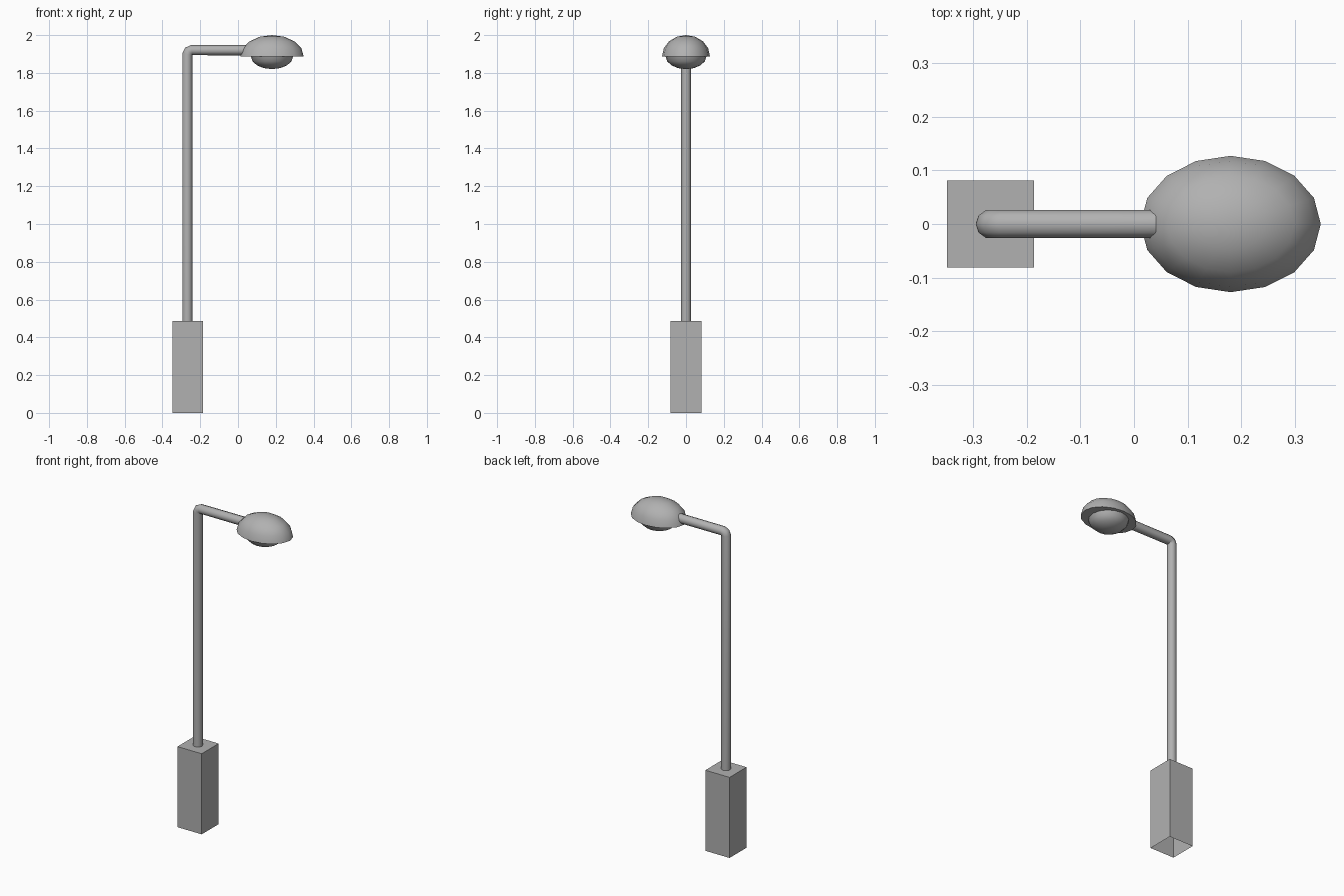
import bpy, bmesh
from math import sin, cos, pi, radians

if "Cube" in bpy.data.objects:
    bpy.data.objects.remove(bpy.data.objects["Cube"])

# Dark grey paint shared by every part
grey = bpy.data.materials.new("dark_grey")
grey.diffuse_color = (0.44, 0.44, 0.44, 1)
grey.use_nodes = True
grey.node_tree.nodes["Principled BSDF"].inputs["Base Color"].default_value = grey.diffuse_color


def select(ob):
    bpy.ops.object.select_all(action='DESELECT')
    ob.select_set(True)
    bpy.context.view_layer.objects.active = ob


def finish(name, bm, smooth=True):
    bmesh.ops.recalc_face_normals(bm, faces=bm.faces)
    me = bpy.data.meshes.new(name)
    bm.to_mesh(me)
    bm.free()
    me.materials.append(grey)
    ob = bpy.data.objects.new(name, me)
    bpy.context.collection.objects.link(ob)
    if smooth:
        select(ob)
        bpy.ops.object.shade_smooth_by_angle(angle=radians(40))
    return ob


def half_ellipsoid(name, centre, radii, rim, rings=4, segs=16):
    """Half an ellipsoid rising (or hanging, if radii z < 0) from its rim."""
    cx, cy, cz = centre
    rx, ry, rz = radii
    bm = bmesh.new()
    loops = []
    for i in range(rings):
        a = pi / 2 * i / rings
        loops.append([bm.verts.new((cx + rx * cos(a) * cos(t), cy + ry * cos(a) * sin(t), cz + rz * sin(a)))
                      for t in (2 * pi * j / segs for j in range(segs))])
    for low, high in zip(loops, loops[1:]):
        for j in range(segs):
            k = (j + 1) % segs
            bm.faces.new((low[j], low[k], high[k], high[j]))
    tip = bm.verts.new((cx, cy, cz + rz))
    for j in range(segs):
        bm.faces.new((loops[-1][j], loops[-1][(j + 1) % segs], tip))
    if rim:
        bm.faces.new(loops[0])
    return finish(name, bm)


# Square base, open underneath
bm = bmesh.new()
bmesh.ops.create_cube(bm, size=1)
for v in bm.verts:
    v.co = (v.co.x * 0.162 - 0.267, v.co.y * 0.162, (v.co.z + 0.5) * 0.487)
bottom = [f for f in bm.faces if f.calc_center_median().z < 0.01]
bmesh.ops.delete(bm, geom=bottom, context='FACES_ONLY')
finish("base", bm, smooth=False)

# Pole and arm: one tube with a tight bend
px, pz, r, bend = -0.268, 1.92, 0.027, 0.022
path = [(px, 0.487)]
for i in range(3):
    a = pi / 2 * i / 2
    path.append((px + bend * (1 - cos(a)), pz - bend + bend * sin(a)))
path.append((0.06, pz))
cu = bpy.data.curves.new("pole", 'CURVE')
cu.dimensions = '3D'
cu.bevel_depth = r
cu.bevel_resolution = 3
cu.materials.append(grey)
sp = cu.splines.new('POLY')
sp.points.add(len(path) - 1)
for p, (x, z) in zip(sp.points, path):
    p.co = (x, 0, z, 1)
pole = bpy.data.objects.new("pole", cu)
bpy.context.collection.objects.link(pole)
select(pole)
bpy.ops.object.convert(target='MESH')
bpy.ops.object.shade_smooth_by_angle(angle=radians(50))

# Lamp hood with flat underside, and the round lens hanging below it
half_ellipsoid("lamp_hood", (0.18, 0, 1.887), (0.168, 0.127, 0.113), rim=True)
half_ellipsoid("lamp_lens", (0.18, 0, 1.887), (0.112, 0.108, -0.067), rim=False)
